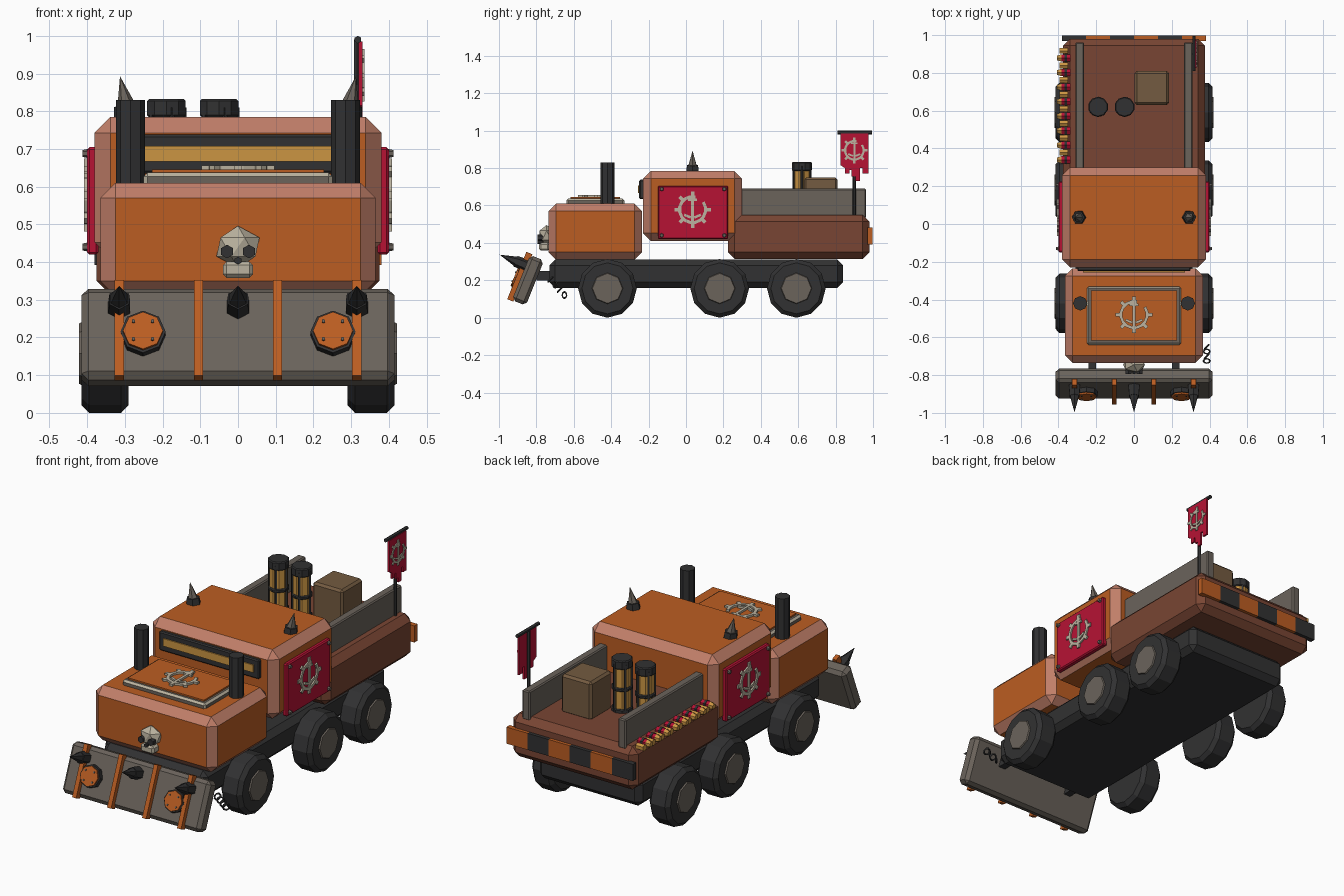
import bpy, bmesh, math
from mathutils import Matrix, Vector

if "Cube" in bpy.data.objects:
    bpy.data.objects.remove(bpy.data.objects["Cube"])


def colour(name, r, g, b):
    m = bpy.data.materials.new(name)
    m.use_nodes = True
    m.diffuse_color = (r, g, b, 1)
    bsdf = m.node_tree.nodes["Principled BSDF"]
    bsdf.inputs["Base Color"].default_value = (r, g, b, 1)
    bsdf.inputs["Roughness"].default_value = 0.8
    return m


ORANGE = colour("orange paint", 0.50, 0.11, 0.016)
WORN = colour("worn edge", 0.53, 0.21, 0.14)
RUST = colour("rust brown", 0.19, 0.06, 0.033)
STEEL = colour("steel grey", 0.145, 0.125, 0.105)
DARK = colour("dark iron", 0.031, 0.031, 0.032)
RED = colour("crimson", 0.47, 0.006, 0.034)
BRASS = colour("brass", 0.60, 0.30, 0.055)
BONE = colour("bone", 0.50, 0.45, 0.35)
WOOD = colour("crate brown", 0.175, 0.105, 0.052)
I = Matrix.Identity(4)


def finish(name, bm, mats, M=I):
    bmesh.ops.recalc_face_normals(bm, faces=bm.faces)
    bm.transform(M)
    me = bpy.data.meshes.new(name)
    bm.to_mesh(me)
    bm.free()
    for m in mats:
        me.materials.append(m)
    ob = bpy.data.objects.new(name, me)
    bpy.context.collection.objects.link(ob)
    return ob


def chamfer(bm, width):
    if width:
        sharp = [e for e in bm.edges if e.calc_face_angle(0) > 1]
        bmesh.ops.bevel(bm, geom=sharp, offset=width, segments=1, affect='EDGES', material=1)


def box(name, lo, hi, mat, bev=0, edge=None, M=I):
    lo, hi = Vector(lo), Vector(hi)
    bm = bmesh.new()
    bmesh.ops.create_cube(bm, size=1, matrix=Matrix.Translation((lo + hi) / 2) @ Matrix.Diagonal((hi - lo).to_4d()))
    chamfer(bm, bev)
    return finish(name, bm, [mat, edge or mat], M)


def rod(name, start, end, r, mat, sides=8, tip=None, bev=0, M=I):
    start, end = Vector(start), Vector(end)
    d = end - start
    bm = bmesh.new()
    bmesh.ops.create_cone(bm, cap_ends=True, segments=sides, radius1=r, radius2=r if tip is None else tip,
                          depth=d.length, matrix=Matrix.Translation((start + end) / 2)
                          @ d.to_track_quat('Z', 'Y').to_matrix().to_4x4())
    chamfer(bm, bev)
    return finish(name, bm, [mat, mat], M)


def frame(origin, right, up):
    """Matrix placing flat local XY art on a surface."""
    right, up = Vector(right), Vector(up)
    m = Matrix((right, up, right.cross(up))).transposed().to_4x4()
    return Matrix.Translation(origin) @ m


def cog_ornament(name, M, r):
    """Open toothed ring with a central stem and curved foot."""
    bm = bmesh.new()

    def bar(x, y, w, h, turn=0):
        bmesh.ops.create_cube(bm, size=1, matrix=Matrix.Rotation(turn, 4, 'Z') @ Matrix.Translation((x, y, 0))
                              @ Matrix.Diagonal((w * r, h * r, 0.012, 1)))
    steps = 16
    for i in range(steps):
        a = math.tau * i / steps
        if i not in (2, 3):
            bar(0.72 * r, 0, 0.17, 0.32, a)
            if i % 2 == 0:
                bar(0.9 * r, 0, 0.25, 0.2, a)
    bar(0, 0.1 * r, 0.15, 1.5)
    bar(0, 0.55 * r, 0.5, 0.13)
    for s in (-1, 1):
        bar(s * 0.12 * r, -0.45 * r, 0.4, 0.14, s * 0.4)
    return finish(name, bm, [BONE], M)


# Chassis and wheels
box("chassis", (-0.31, -0.73, 0.16), (0.31, 0.84, 0.31), DARK, 0.03)
for s in (-1, 1):
    for n, y in (("front", -0.42), ("middle", 0.18), ("rear", 0.59)):
        rod(n + "_wheel", (s * 0.29, y, 0.157), (s * 0.415, y, 0.157), 0.157, DARK, 12, bev=0.02)
        rod(n + "_hub", (s * 0.40, y, 0.157), (s * 0.422, y, 0.157), 0.09, STEEL, 8, tip=0.08)
    box("plow_arm", (s * 0.22 - 0.02, -0.80, 0.20), (s * 0.22 + 0.02, -0.70, 0.25), DARK)

# Body shells with worn edges
box("hood", (-0.365, -0.735, 0.31), (0.365, -0.235, 0.61), ORANGE, 0.04, WORN)
box("cab", (-0.38, -0.23, 0.41), (0.38, 0.30, 0.785), ORANGE, 0.042, WORN)
box("cargo_bed", (-0.375, 0.225, 0.315), (0.375, 0.98, 0.55), RUST, 0.035)

# Hood hatch
box("hatch_frame", (-0.25, -0.64, 0.60), (0.25, -0.33, 0.637), STEEL, 0.01, BONE)
box("hatch_panel", (-0.228, -0.618, 0.62), (0.228, -0.352, 0.645), ORANGE)
cog_ornament("hatch_ornament", frame((0, -0.48, 0.65), (1, 0, 0), (0, 1, 0)), 0.095)

# Windscreen slit
box("windscreen_frame", (-0.30, -0.25, 0.635), (0.30, -0.22, 0.738), DARK, 0.006)
box("windscreen_glass", (-0.27, -0.256, 0.667), (0.27, -0.24, 0.708), BRASS)

# Stacks, roof spikes and side banners
for s in (-1, 1):
    rod("exhaust_stack", (s * 0.285, -0.42, 0.55), (s * 0.285, -0.42, 0.83), 0.038, DARK, 8)
    rod("roof_spike_collar", (s * 0.29, 0.035, 0.765), (s * 0.295, 0.035, 0.815), 0.04, DARK, 6, tip=0.034)
    rod("roof_spike", (s * 0.295, 0.035, 0.81), (s * 0.313, 0.035, 0.893), 0.026, STEEL, 6, tip=0)
    xs = sorted((s * 0.37, s * 0.4))
    box("side_banner", (xs[0], -0.15, 0.42), (xs[1], 0.225, 0.705), RED, 0.006)
    for y in (-0.13, 0.205):
        for z in (0.44, 0.688):
            rod("banner_bolt", (s * 0.395, y, z), (s * 0.412, y, z), 0.013, STEEL, 6, tip=0.009)
    cog_ornament("banner_ornament", frame((s * 0.402, 0.035, 0.578), (0, s, 0), (0, 0, 1)), 0.095)

# Skull trophy
bm = bmesh.new()
bmesh.ops.create_icosphere(bm, subdivisions=1, radius=1)
finish("skull", bm, [BONE], Matrix.Translation((0, -0.745, 0.44)) @ Matrix.Diagonal((0.064, 0.045, 0.056, 1)))
box("skull_jaw", (-0.04, -0.785, 0.358), (0.04, -0.73, 0.402), BONE, 0.01)
for x, z, r in ((-0.029, 0.428, 0.018), (0.029, 0.428, 0.018), (0, 0.404, 0.01)):
    rod("skull_socket", (x, -0.75, z), (x, -0.794, z), r, DARK, 6)

# Tilted plow blade, built upright and leaned back
B = Matrix.Translation((0, -0.845, 0.20)) @ Matrix.Rotation(math.radians(-22), 4, 'X')
box("plow_blade", (-0.415, -0.04, -0.13), (0.415, 0.04, 0.13), STEEL, 0.018, M=B)
for x in (-0.315, -0.105, 0.105, 0.315):
    box("plow_rib", (x - 0.012, -0.065, -0.135), (x + 0.012, -0.03, 0.138), ORANGE, M=B)
for x in (-0.315, 0, 0.315):
    rod("plow_spike_collar", (x, -0.035, 0.07), (x, -0.10, 0.07), 0.034, DARK, 6, tip=0.03, M=B)
    rod("plow_spike", (x, -0.10, 0.07), (x, -0.192, 0.07), 0.026, DARK, 6, tip=0, M=B)
for x in (-0.252, 0.252):
    rod("lamp_rim", (x, -0.035, -0.01), (x, -0.066, -0.01), 0.06, DARK, 8, M=B)
    rod("lamp_face", (x, -0.06, -0.01), (x, -0.075, -0.01), 0.053, ORANGE, 8, M=B)
    for k in range(4):
        a = math.tau * (k + 0.5) / 4
        p = Vector((x + 0.036 * math.cos(a), -0.07, -0.01 + 0.036 * math.sin(a)))
        rod("lamp_rivet", p, p + Vector((0, -0.01, 0)), 0.005, STEEL, 6, M=B)

# Hanging chain links
for i in range(4):
    bpy.ops.mesh.primitive_torus_add(major_segments=8, minor_segments=4, major_radius=0.017, minor_radius=0.005,
                                     location=(0.385, -0.725 + i * 0.025, 0.205 - i * 0.028),
                                     rotation=(0.8, math.pi / 2 * (i % 2), 0))
    bpy.context.object.name = "chain_link"
    bpy.context.object.data.materials.append(DARK)

# Cargo bed fittings
for s in (-1, 1):
    box("bed_rail", (s * 0.288 - 0.023, 0.27, 0.53), (s * 0.288 + 0.023, 0.962, 0.69), STEEL, 0.006)
box("crate", (0.003, 0.63, 0.54), (0.185, 0.81, 0.75), WOOD, 0.012)
for i in range(6):
    x = -0.38 + i * 0.76 / 6
    box("hazard_stripe", (x, 0.97, 0.392), (x + 0.76 / 6, 0.998, 0.482), ORANGE if i % 2 else DARK)

# Fuel canisters
for x in (-0.19, -0.05):
    y = 0.62
    rod("canister", (x, y, 0.54), (x, y, 0.82), 0.047, BRASS, 10)
    for z0, z1 in ((0.54, 0.57), (0.665, 0.685), (0.785, 0.832)):
        rod("canister_band", (x, y, z0), (x, y, z1), 0.054, DARK, 10, bev=0.005)
    for k in range(5):
        a = math.tau * k / 5
        px, py = x + 0.047 * math.cos(a), y + 0.047 * math.sin(a)
        rod("canister_strut", (px, py, 0.55), (px, py, 0.81), 0.007, DARK, 4)

# Row of shells along one edge of the bed
for i in range(8):
    y = 0.34 + i * 0.077
    rod("shell_case", (-0.335, y, 0.552), (-0.385, y, 0.552), 0.022, RED, 6)
    rod("shell_cap", (-0.385, y, 0.552), (-0.407, y, 0.552), 0.022, BRASS, 6, tip=0.014)
    rod("shell_clip", (-0.35, y + 0.038, 0.545), (-0.395, y + 0.038, 0.545), 0.018, BRASS, 6)
    rod("shell_band", (-0.355, y, 0.552), (-0.368, y, 0.552), 0.025, DARK, 6)

# Flag with a ragged hem
rod("flag_pole", (0.315, 0.90, 0.54), (0.315, 0.90, 0.99), 0.009, DARK, 6)
rod("flag_crossbar", (0.318, 0.81, 0.99), (0.318, 0.995, 0.99), 0.01, DARK, 6)
hem = [(0.826, 0.985), (0.826, 0.815), (0.85, 0.80), (0.85, 0.77), (0.875, 0.77), (0.875, 0.79), (0.885, 0.79),
       (0.885, 0.755), (0.905, 0.755), (0.905, 0.73), (0.93, 0.73), (0.93, 0.80), (0.945, 0.80), (0.945, 0.77),
       (0.975, 0.77), (0.975, 0.985)]
bm = bmesh.new()
face = bm.faces.new([bm.verts.new((0.32, y, z)) for y, z in hem])
out = bmesh.ops.extrude_face_region(bm, geom=[face])
bmesh.ops.translate(bm, vec=(0.01, 0, 0), verts=[v for v in out["geom"] if isinstance(v, bmesh.types.BMVert)])
finish("flag_cloth", bm, [RED])
cog_ornament("flag_ornament", frame((0.329, 0.90, 0.895), (0, 1, 0), (0, 0, 1)), 0.068)
